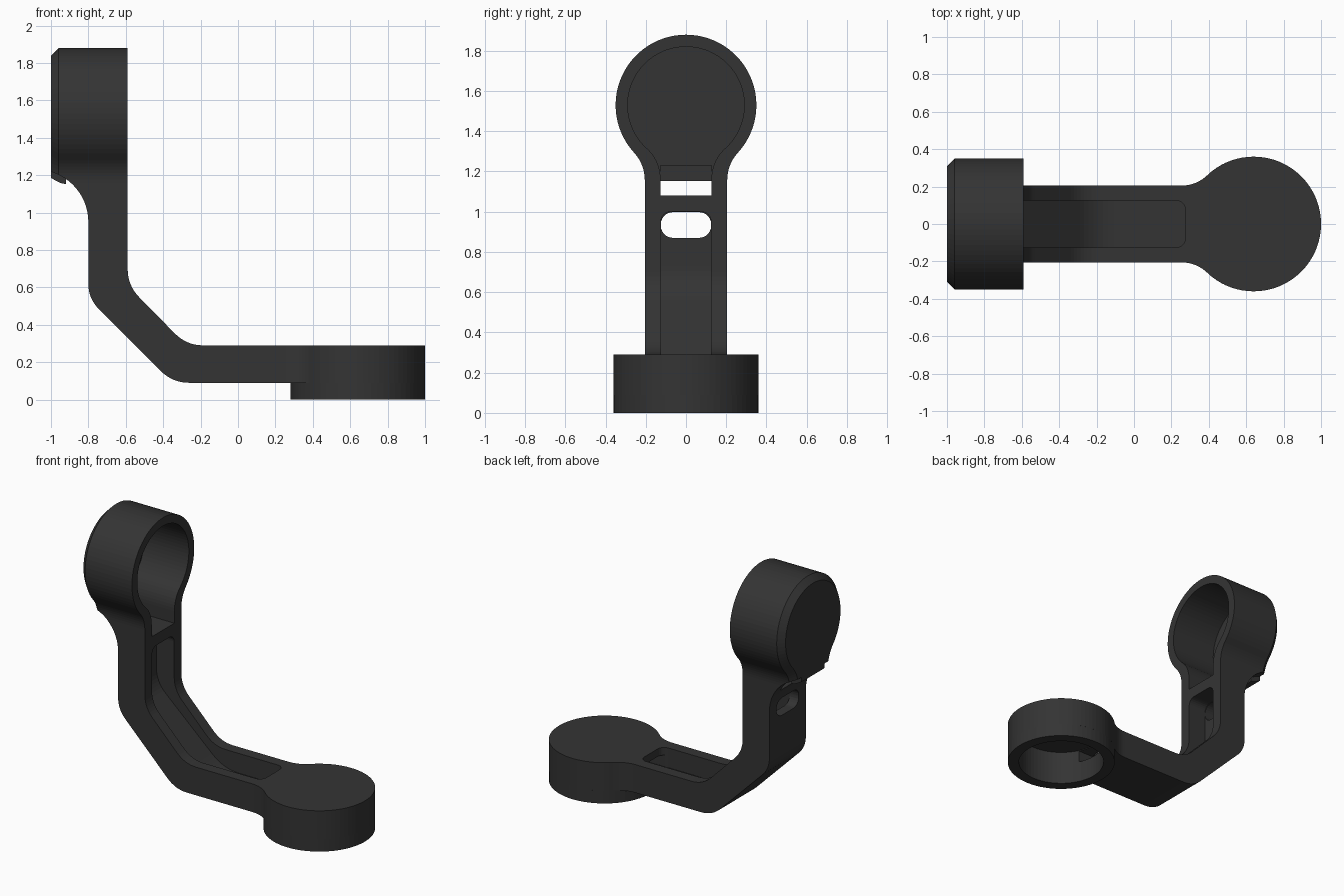
import bpy, bmesh, math
from mathutils import Vector

if "Cube" in bpy.data.objects:
    bpy.data.objects.remove(bpy.data.objects["Cube"])

mat = bpy.data.materials.new("charcoal_plastic")
mat.diffuse_color = (0.034, 0.034, 0.034, 1)
mat.use_nodes = True
mat.node_tree.nodes["Principled BSDF"].inputs["Base Color"].default_value = mat.diffuse_color


def prism(name, pts, axis, lo, hi, bevel=None, offset=0.04, segments=1):
    """Extrude a 2D outline along an axis; bevel the edges picked by a rule."""
    place = {'x': lambda a, b, t: (t, a, b),
             'y': lambda a, b, t: (a, t, b),
             'z': lambda a, b, t: (a, b, t)}[axis]
    bm = bmesh.new()
    rings = [[bm.verts.new(place(a, b, t)) for a, b in pts] for t in (lo, hi)]
    for r in rings:
        bm.faces.new(r)
    n = len(pts)
    for i in range(n):
        j = (i + 1) % n
        bm.faces.new((rings[0][i], rings[0][j], rings[1][j], rings[1][i]))
    bmesh.ops.recalc_face_normals(bm, faces=bm.faces)
    if bevel:
        edges = [e for e in bm.edges if bevel(e.verts[0].co, e.verts[1].co)]
        bmesh.ops.bevel(bm, geom=edges, offset=offset, segments=segments,
                        profile=0.5, affect='EDGES')
        bmesh.ops.recalc_face_normals(bm, faces=bm.faces)
    me = bpy.data.meshes.new(name)
    bm.to_mesh(me)
    bm.free()
    me.materials.append(mat)
    ob = bpy.data.objects.new(name, me)
    bpy.context.collection.objects.link(ob)
    return ob


def circle(cx, cy, r, n=64):
    return [(cx + r * math.cos(2 * math.pi * i / n),
             cy + r * math.sin(2 * math.pi * i / n)) for i in range(n)]


def keyhole(R, w, f, length):
    """Disc with a neck of half width w towards -v, blended by fillets f."""
    dz = math.sqrt((R + f) ** 2 - (w + f) ** 2)
    a0 = math.atan2(dz, w + f)
    fillet = [(w + f + f * math.cos(math.pi - a0 * i / 8),
               -dz + f * math.sin(math.pi - a0 * i / 8)) for i in range(8)]
    arc = [(R * math.cos(-a0 + (math.pi + 2 * a0) * i / 56),
            R * math.sin(-a0 + (math.pi + 2 * a0) * i / 56)) for i in range(57)]
    return ([(w, -length)] + fillet + arc
            + [(-u, v) for u, v in reversed(fillet)] + [(-w, -length)])


def rounded(pts):
    """Round the corners given as (x, y, tangent length)."""
    out = []
    for i, (x, y, t) in enumerate(pts):
        p = Vector((x, y))
        if not t:
            out.append((x, y))
            continue
        a = p + (Vector(pts[i - 1][:2]) - p).normalized() * t
        b = p + (Vector(pts[(i + 1) % len(pts)][:2]) - p).normalized() * t
        for k in range(9):
            s = k / 8
            q = a * (1 - s) ** 2 + p * 2 * s * (1 - s) + b * s * s
            out.append((q.x, q.y))
    return out


def rect(a0, a1, b0, b1):
    return [(a0, b0), (a1, b0), (a1, b1), (a0, b1)]


def cut(ob, cutters):
    for c in cutters:
        m = ob.modifiers.new(c.name, 'BOOLEAN')
        m.operation, m.solver, m.object = 'DIFFERENCE', 'EXACT', c
    bpy.context.view_layer.update()
    dg = bpy.context.evaluated_depsgraph_get()
    me = bpy.data.meshes.new_from_object(ob.evaluated_get(dg))
    ob.modifiers.clear()
    ob.data = me


# Bent arm
arm = prism("bent_arm", rounded([
    (-0.8, 0.95, 0), (-0.8, 0.54, 0.08), (-0.35, 0.09, 0.09), (0.22, 0.09, 0),
    (0.22, 0.29, 0), (-0.275, 0.29, 0.09), (-0.59, 0.61, 0.09), (-0.59, 0.95, 0)]),
    'y', -0.205, 0.205)

# Upper cup with chamfered back, opening towards +x
upper = prism("upper_cup", [(u, v + 1.53) for u, v in keyhole(0.35, 0.205, 0.2, 0.58)],
              'x', -1.0, -0.59,
              bevel=lambda a, b: a.x < -0.99 and b.x < -0.99, offset=0.041)
lip = prism("upper_cup_lip", [(-1, 1.185), (-0.95, 1.158), (-0.92, 1.152),
                              (-0.92, 1.23), (-1, 1.23)], 'y', -0.13, 0.13)

# Lower cup, opening downwards
lower = prism("lower_cup", [(v + 0.64, u) for u, v in keyhole(0.36, 0.205, 0.2, 0.42)],
              'z', 0.09, 0.29)
ring = prism("lower_cup_rim", circle(0.64, 0, 0.36), 'z', 0.0, 0.09)

# Cutters: cable channel, slot, cavities, tunnel and underside curve
channel = prism("channel_cutter", rounded([
    (-0.73, 1.0, 0), (-0.73, 0.63, 0.1), (-0.2, 0.15, 0.12), (0.275, 0.15, 0),
    (0.275, 0.4, 0), (-0.2, 0.4, 0), (-0.5, 0.7, 0), (-0.5, 1.0, 0)]),
    'y', -0.125, 0.125,
    bevel=lambda a, b: abs(a.y - b.y) < 1e-5 and
    (min(a.x, b.x) > 0.274 or min(a.z, b.z) > 0.999),
    offset=0.05, segments=6)
slot = prism("slot_cutter", rect(-0.125, 0.125, 0.87, 0.998), 'x', -0.9, -0.65,
             bevel=lambda a, b: abs(a.x - b.x) > 0.1, offset=0.06, segments=6)
upper_hole = prism("upper_cavity_cutter",
                   [(u, v + 1.53) for u, v in keyhole(0.29, 0.127, 0.2, 0.45)],
                   'x', -0.94, -0.4)
curve = prism("underside_cutter", circle(-1.08, 0.95, 0.28), 'y', -0.6, 0.6)
lower_hole = prism("lower_cavity_cutter", circle(0.64, 0, 0.285), 'z', -0.1, 0.24)
tunnel = prism("tunnel_cutter", rect(0.2, 0.5, -0.12, 0.12), 'z', 0.152, 0.235)

cut(arm, [channel, slot])
cut(upper, [curve, upper_hole, channel, slot])
cut(lower, [lower_hole, tunnel, channel])
cut(ring, [lower_hole])

for c in (channel, slot, upper_hole, curve, lower_hole, tunnel):
    bpy.data.objects.remove(c)
